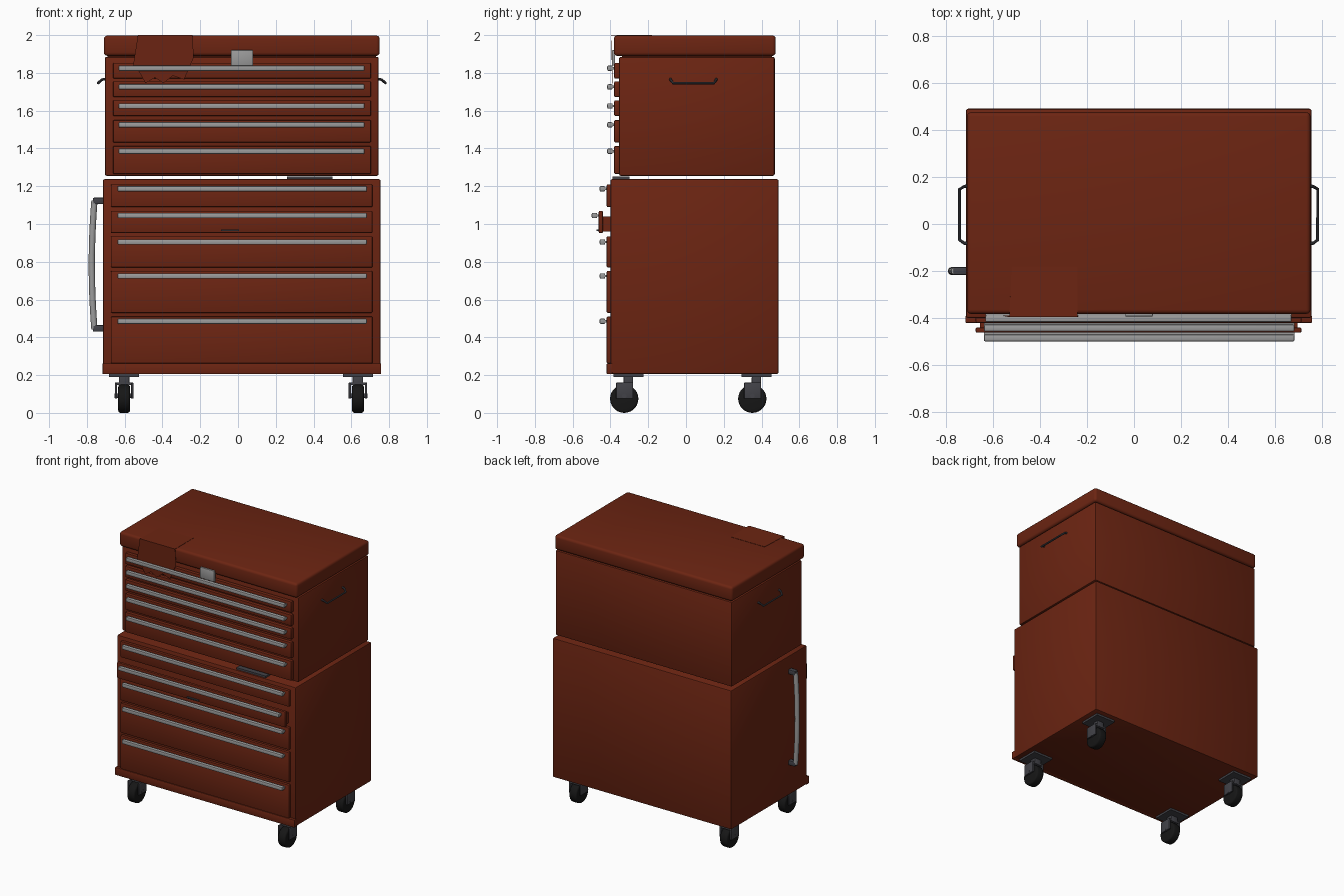
import bpy, bmesh, math
from mathutils import Matrix, Vector

if "Cube" in bpy.data.objects:
    bpy.data.objects.remove(bpy.data.objects["Cube"])


def material(name, rgb):
    m = bpy.data.materials.new(name)
    m.diffuse_color = (*rgb, 1)
    m.use_nodes = True
    m.node_tree.nodes["Principled BSDF"].inputs["Base Color"].default_value = m.diffuse_color
    return m


RED = material("red_enamel", (0.15, 0.018, 0.006))
STEEL = material("brushed_steel", (0.33, 0.33, 0.33))
DARK = material("dark_metal", (0.055, 0.055, 0.065))
RUBBER = material("black_rubber", (0.008, 0.008, 0.008))


def finish(name, bm, mat, smooth=True):
    bmesh.ops.recalc_face_normals(bm, faces=bm.faces)
    me = bpy.data.meshes.new(name)
    bm.to_mesh(me)
    bm.free()
    me.materials.append(mat)
    ob = bpy.data.objects.new(name, me)
    bpy.context.collection.objects.link(ob)
    if smooth:
        bpy.ops.object.select_all(action='DESELECT')
        ob.select_set(True)
        bpy.context.view_layer.objects.active = ob
        bpy.ops.object.shade_smooth_by_angle(angle=math.radians(35))
    return ob


def box(name, x, y, z, mat, bevel=0.0, segments=2):
    """Box given by (min, max) ranges, with rounded edges."""
    bm = bmesh.new()
    size = [r[1] - r[0] for r in (x, y, z)]
    mid = [(r[1] + r[0]) / 2 for r in (x, y, z)]
    bmesh.ops.create_cube(bm, size=1, matrix=Matrix.Translation(mid) @ Matrix.Diagonal((*size, 1)))
    if bevel:
        bmesh.ops.bevel(bm, geom=bm.edges[:], offset=bevel, segments=segments,
                        profile=0.5, affect='EDGES')
    return finish(name, bm, mat, bevel > 0)


def cylinder_x(name, centre, radius, width, mat, bevel=0.0, sides=28):
    bm = bmesh.new()
    bmesh.ops.create_cone(bm, cap_ends=True, segments=sides, radius1=radius, radius2=radius,
                          depth=width, matrix=Matrix.Translation(centre) @ Matrix.Rotation(math.pi / 2, 4, 'Y'))
    if bevel:
        rims = [e for e in bm.edges if any(len(f.verts) > 4 for f in e.link_faces)]
        bmesh.ops.bevel(bm, geom=rims, offset=bevel, segments=3, profile=0.5, affect='EDGES')
    return finish(name, bm, mat)


def tube(name, points, radius, mat, sides=10):
    """Round bar swept along a list of points."""
    bm = bmesh.new()
    pts = [Vector(p) for p in points]
    rings = []
    for i, p in enumerate(pts):
        a = (pts[i] - pts[i - 1]).normalized() if i else Vector()
        b = (pts[i + 1] - pts[i]).normalized() if i < len(pts) - 1 else Vector()
        q = (a + b).to_track_quat('Z', 'Y')
        rings.append([bm.verts.new(p + q @ Vector((radius * math.cos(t), radius * math.sin(t), 0)))
                      for t in (2 * math.pi * k / sides for k in range(sides))])
    for r, s in zip(rings, rings[1:]):
        # pair each ring with the nearest rotation of the next one
        k0 = min(range(sides), key=lambda k: sum((r[j].co - s[(j + k) % sides].co).length for j in range(sides)))
        for j in range(sides):
            bm.faces.new((r[j], r[(j + 1) % sides], s[(j + 1 + k0) % sides], s[(j + k0) % sides]))
    bm.faces.new(rings[0])
    bm.faces.new(rings[-1])
    return finish(name, bm, mat)


def drawer(name, x, front, back, z, grip_x, grip_z):
    """Drawer front with a full-width pull: a lip and a rounded grip."""
    box(name + "_front", x, (front, back), z, RED, 0.006)
    box(name + "_pull_lip", grip_x, (front - 0.015, front + 0.003), (grip_z - 0.006, grip_z + 0.006), STEEL)
    box(name + "_pull_grip", grip_x, (front - 0.037, front - 0.008), (grip_z - 0.014, grip_z + 0.014), STEEL, 0.006)


# Lower cabinet with kick strip
box("lower_cabinet", (-0.715, 0.755), (-0.40, 0.49), (0.205, 1.238), RED, 0.01)
box("kick_strip", (-0.717, 0.757), (-0.42, -0.39), (0.205, 0.262), RED, 0.004)
lower = [(1.09, 1.21, 1.186), (0.77, 0.935, 0.905), (0.53, 0.752, 0.725), (0.262, 0.51, 0.485)]
for i, (z0, z1, g) in enumerate(lower):
    drawer(f"lower_drawer_{i + 1}", (-0.673, 0.712), -0.42, -0.395, (z0, z1), (-0.638, 0.682), g)

# Slightly open drawer with its box behind the front
drawer("open_drawer", (-0.673, 0.712), -0.462, -0.44, (0.952, 1.07), (-0.638, 0.682), 1.045)
box("open_drawer_box", (-0.655, 0.695), (-0.445, -0.39), (0.96, 1.04), RED)
box("open_drawer_tag", (-0.09, 0.005), (-0.474, -0.46), (0.963, 0.971), DARK)

# Upper chest
box("upper_chest", (-0.705, 0.745), (-0.355, 0.47), (1.255, 1.885), RED, 0.01)
upper = [(1.77, 1.853, 1.825), (1.672, 1.755, 1.726), (1.572, 1.655, 1.625),
         (1.432, 1.55, 1.525), (1.265, 1.413, 1.385)]
for i, (z0, z1, g) in enumerate(upper):
    drawer(f"upper_drawer_{i + 1}", (-0.662, 0.704), -0.38, -0.35, (z0, z1), (-0.632, 0.67), g)
box("chest_spacer", (0.26, 0.50), (-0.39, -0.30), (1.237, 1.252), DARK)

# Lid with its hinge gap filler and latch
box("lid", (-0.71, 0.75), (-0.382, 0.475), (1.89, 1.998), RED, 0.018, 3)
box("lid_seat", (-0.69, 0.73), (-0.34, 0.455), (1.88, 1.895), RED)
box("lid_latch", (-0.037, 0.08), (-0.393, -0.375), (1.838, 1.92), STEEL, 0.004)

# Rag draped over the front of the lid: flat top and a ragged hanging flap
bm = bmesh.new()
top = [(-0.52, -0.18), (-0.24, -0.18), (-0.24, -0.395), (-0.53, -0.395)]
flap = [(-0.53, 1.999), (-0.24, 1.999), (-0.235, 1.88), (-0.285, 1.765), (-0.345, 1.785),
        (-0.395, 1.745), (-0.44, 1.775), (-0.49, 1.745), (-0.52, 1.80), (-0.555, 1.84)]
bm.faces.new([bm.verts.new((x, y, 1.999)) for x, y in top])
bm.faces.new([bm.verts.new((x, -0.395 if z > 1.9 else -0.39, z)) for x, z in flap])
bmesh.ops.remove_doubles(bm, verts=bm.verts, dist=0.001)
rag = finish("rag", bm, RED, False)
solid = rag.modifiers.new("thickness", 'SOLIDIFY')
solid.thickness, solid.offset = 0.002, 0

# Carry handles on both sides of the chest
for side, wall in (("left", -0.705), ("right", 0.745)):
    s = 1 if wall > 0 else -1
    tube(side + "_carry_handle",
         [(wall - s * 0.005, -0.082, 1.768), (wall + s * 0.016, -0.082, 1.764), (wall + s * 0.036, -0.068, 1.746),
          (wall + s * 0.036, 0.148, 1.746), (wall + s * 0.016, 0.16, 1.764), (wall - s * 0.005, 0.16, 1.768)],
         0.007, DARK, 8)

# Bowed push bar on the left side
bow = [(-0.760 - 0.014 * (1 - t * t), -0.20, 0.783 + 0.34 * t) for t in (k / 6 - 1 for k in range(13))]
tube("push_bar", bow, 0.017, STEEL, 14)
for n, z in (("lower", 0.447), ("upper", 1.122)):
    box(n + "_push_bar_bracket", (-0.768, -0.71), (-0.217, -0.183), (z - 0.017, z + 0.017), DARK, 0.005)

# Swivel casters
for sx, x in (("left", -0.603), ("right", 0.635)):
    for sy, y in (("front", -0.305), ("rear", 0.373)):
        n = f"{sy}_{sx}_caster"
        wy = y - 0.022
        box(n + "_plate", (x - 0.08, x + 0.08), (y - 0.08, y + 0.08), (0.190, 0.207), DARK)
        box(n + "_neck", (x - 0.028, x + 0.028), (y - 0.025, y + 0.025), (0.145, 0.192), DARK, 0.004)
        box(n + "_crown", (x - 0.048, x + 0.048), (y - 0.03, y + 0.025), (0.148, 0.16), DARK)
        for s in (-1, 1):
            fx = x + s * 0.043
            box(f"{n}_fork_{'inner' if s * x < 0 else 'outer'}", (fx - 0.006, fx + 0.006),
                (wy - 0.043, wy + 0.047), (0.075, 0.16), DARK, 0.003)
        cylinder_x(n + "_axle", (x, wy, 0.09), 0.012, 0.1, DARK, sides=12)
        cylinder_x(n + "_wheel", (x, wy, 0.075), 0.075, 0.062, RUBBER, 0.012)
